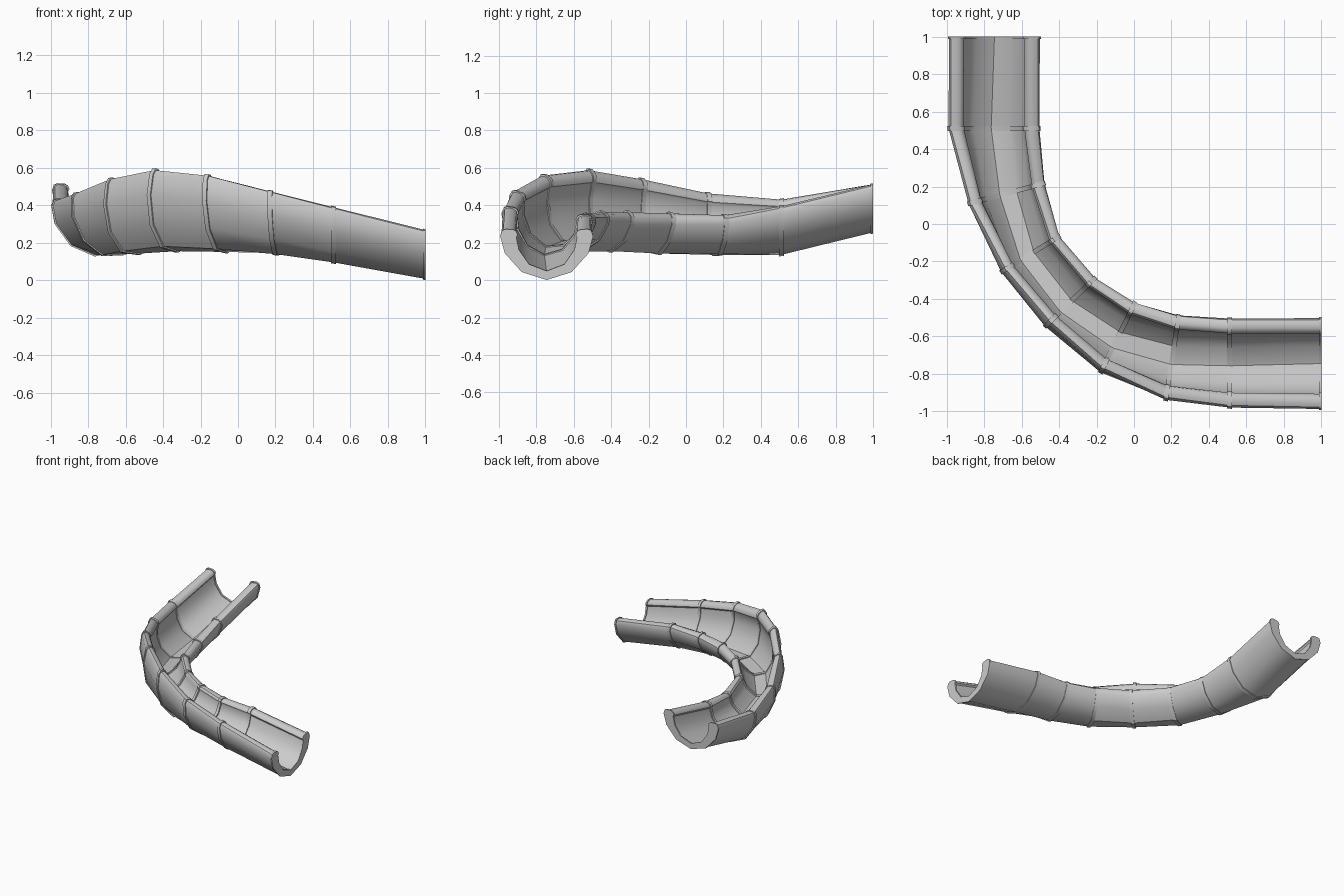
import bpy, bmesh
from mathutils import Vector

cube = bpy.data.objects.get("Cube")
if cube:
    bpy.data.objects.remove(cube, do_unlink=True)

grey = bpy.data.materials.new("light_grey_plastic")
grey.use_nodes = True
colour = (0.6, 0.6, 0.6, 1)
grey.diffuse_color = colour
grey.node_tree.nodes["Principled BSDF"].inputs["Base Color"].default_value = colour

# Stations along the chute: outer rim, inner rim, depth, outward lean of the floor
STATIONS = [(Vector(o), Vector(i), depth, lean) for o, i, depth, lean in [
    ((1, -.99, .265), (1, -.5, .265), .258, 0),
    ((.51, -.98, .39), (.51, -.5, .34), .27, .02),
    ((.17, -.935, .48), (.24, -.48, .335), .268, .05),
    ((-.17, -.775, .57), (.01, -.41, .335), .285, .09),
    ((-.452, -.525, .6), (-.2, -.28, .33), .284, .11),
    ((-.69, -.245, .55), (-.39, -.06, .33), .285, .09),
    ((-.88, .11, .47), (-.47, .22, .33), .265, .05),
    ((-.99, .51, .43), (-.5, .51, .39), .275, .02),
    ((-.99, 1, .51), (-.5, 1, .51), .255, 0)]]

# Half section: across (1 = rim) and down (1 = underside)
OUTSIDE = [(0, 1), (.53, .84), (.89, .46), (.99, .12), (.95, .02), (.87, -.01)]
INSIDE = [(.76, 0), (.69, .04), (.66, .11), (.69, .16), (.63, .42), (.4, .72), (0, .86)]


def mirrored(points):
    """Closed section from a half section that starts and ends on the middle."""
    return points + [(-u, v) for u, v in reversed(points[1:-1])]


def place(section, station, shift=Vector()):
    outer, inner, depth, lean = station
    half = (outer - inner) / 2
    out = Vector((half.x, half.y, 0)).normalized()
    down = out * lean - Vector((0, 0, depth))
    return [(outer + inner) / 2 + half * u + down * v + shift for u, v in section]


def loft(name, loops):
    """Skin matching closed loops and cap both ends."""
    bm = bmesh.new()
    rows = [[bm.verts.new(p) for p in loop] for loop in loops]
    n = len(rows[0])
    for a, b in zip(rows, rows[1:]):
        for k in range(n):
            m = (k + 1) % n
            bm.faces.new((a[k], a[m], b[m], b[k]))
    # Caps as quads bridging the outside to the inside of the wall
    half = n // 2
    for row in (rows[0], rows[-1]):
        bm.faces.new(row[:half + 1])
        bm.faces.new(row[half:] + row[:1])
    bmesh.ops.recalc_face_normals(bm, faces=bm.faces)
    mesh = bpy.data.meshes.new(name)
    bm.to_mesh(mesh)
    bm.free()
    mesh.materials.append(grey)
    obj = bpy.data.objects.new(name, mesh)
    bpy.context.collection.objects.link(obj)
    bpy.ops.object.select_all(action='DESELECT')
    obj.select_set(True)
    bpy.context.view_layer.objects.active = obj
    bpy.ops.object.shade_smooth_by_angle(angle=0.7)
    return obj


# Trough, one straight panel per pair of stations
trough = mirrored(OUTSIDE + INSIDE)
for k in range(len(STATIONS) - 1):
    loft(f"chute_panel_{k + 1}", [place(trough, s) for s in STATIONS[k:k + 2]])

# Joint flanges, slightly proud of the trough on both sides
flange = mirrored([(u * 1.025, v * 1.025 - .02 * (v < .1)) for u, v in OUTSIDE]
                  + [(u * .96, v - .02) for u, v in INSIDE])
last = len(STATIONS) - 1
for k, station in enumerate(STATIONS):
    before, after = STATIONS[max(k - 1, 0)], STATIONS[min(k + 1, last)]
    along = (after[0] + after[1] - before[0] - before[1]).normalized() * .013
    shifts = [along * 0 if k == 0 else -along, along * 0 if k == last else along]
    loft(f"joint_flange_{k + 1}", [place(flange, station, s) for s in shifts])
